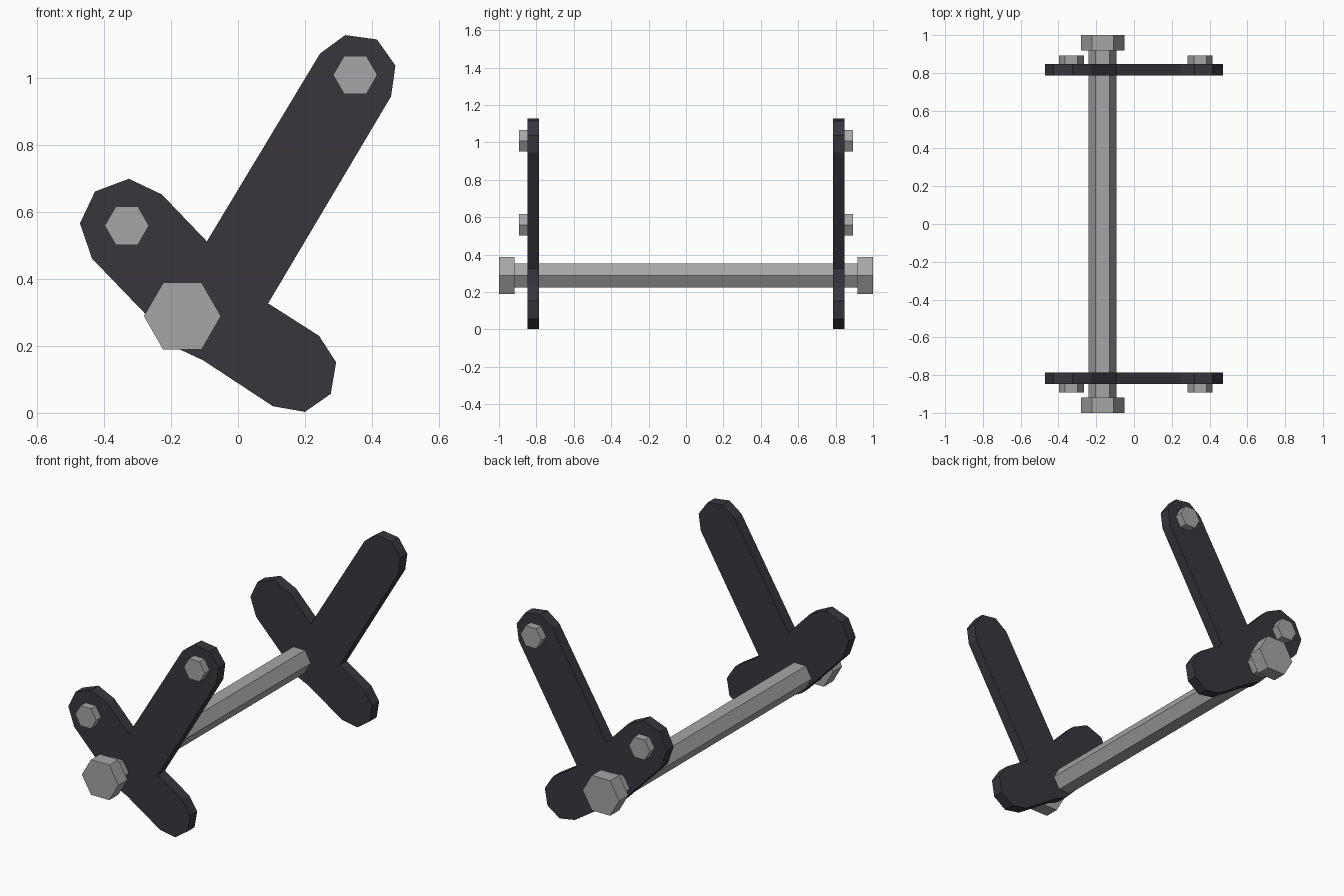
import bpy, bmesh, math

if "Cube" in bpy.data.objects:
    bpy.data.objects.remove(bpy.data.objects["Cube"])


def material(name, rgb):
    m = bpy.data.materials.new(name)
    m.diffuse_color = (*rgb, 1)
    m.use_nodes = True
    m.node_tree.nodes["Principled BSDF"].inputs["Base Color"].default_value = m.diffuse_color
    return m


DARK = material("dark plate", (0.040, 0.037, 0.046))
STEEL = material("grey steel", (0.38, 0.38, 0.38))


def prism(name, outline, y0, y1, mat):
    """Extrude an x/z outline from y0 to y1."""
    bm = bmesh.new()
    face = bm.faces.new([bm.verts.new((x, y0, z)) for x, z in outline])
    ext = bmesh.ops.extrude_face_region(bm, geom=[face])["geom"]
    verts = [v for v in ext if isinstance(v, bmesh.types.BMVert)]
    bmesh.ops.translate(bm, verts=verts, vec=(0, y1 - y0, 0))
    bmesh.ops.recalc_face_normals(bm, faces=bm.faces)
    me = bpy.data.meshes.new(name)
    bm.to_mesh(me)
    bm.free()
    me.materials.append(mat)
    ob = bpy.data.objects.new(name, me)
    bpy.context.collection.objects.link(ob)
    return ob


def hexagon(cx, cz, r):
    return [(cx + r * math.cos(i * math.pi / 3), cz + r * math.sin(i * math.pi / 3))
            for i in range(6)]


# Three-armed plate outline with faceted round ends
PLATE = [(0.32, 1.128), (0.415, 1.115), (0.47, 1.037), (0.457, 0.945),
         (0.09, 0.327), (0.242, 0.23), (0.293, 0.151), (0.277, 0.057),
         (0.2, 0.003), (0.104, 0.02), (-0.104, 0.157), (-0.175, 0.19),
         (-0.436, 0.461), (-0.472, 0.566), (-0.427, 0.661), (-0.326, 0.699),
         (-0.227, 0.652), (-0.093, 0.512), (0.245, 1.073)]
AXLE = (-0.166, 0.289)

# Axle rod running through both plates
prism("axle_rod", hexagon(*AXLE, 0.074), -0.93, 0.93, STEEL)

# Plates and bolts on each side
for side, s in (("front", -1), ("back", 1)):
    prism(f"{side}_plate", PLATE, s * 0.785, s * 0.848, DARK)
    prism(f"{side}_axle_nut", hexagon(*AXLE, 0.115), s * 0.918, s * 1.0, STEEL)
    prism(f"{side}_short_arm_bolt", hexagon(-0.332, 0.559, 0.066), s * 0.84, s * 0.892, STEEL)
    prism(f"{side}_long_arm_bolt", hexagon(0.35, 1.009, 0.066), s * 0.84, s * 0.892, STEEL)
